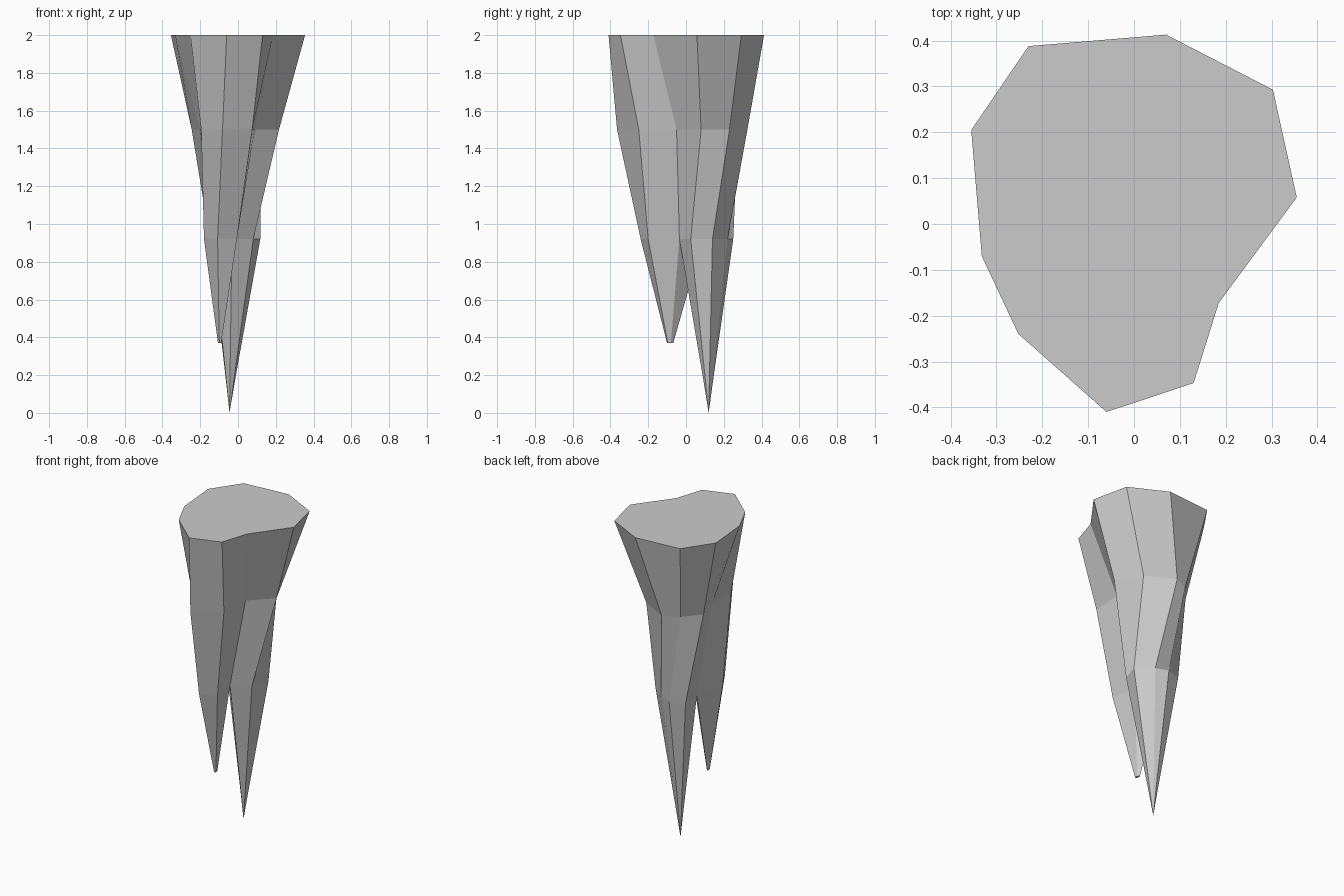
import bpy, bmesh
from mathutils import Vector

if "Cube" in bpy.data.objects:
    bpy.data.objects.remove(bpy.data.objects["Cube"])

# Ten-sided cross-sections: flat top, shoulder, and the level where the spikes split
sections = [
    (2.00, [(-.355, .205), (-.23, .388), (.07, .413), (.303, .293), (.355, .058),
            (.185, -.172), (.13, -.347), (-.06, -.41), (-.252, -.24), (-.332, -.07)]),
    (1.50, [(-.245, .173), (-.155, .276), (-.055, .325), (.12, .23), (.217, .08),
            (.088, -.05), (.075, -.25), (-.082, -.365), (-.195, -.18), (-.2, .02)]),
    (0.92, [(-.15, .22), (-.055, .25), (.023, .22), (.118, .14), (.081, .025),
            (-.032, -.035), (-.006, -.2), (-.108, -.24), (-.18, -.115), (-.14, .09)]),
]

bm = bmesh.new()


def bridge(upper, lower):
    """Join two closed rings with a band of quads."""
    n = len(upper)
    for i in range(n):
        j = (i + 1) % n
        bm.faces.new((upper[i], upper[j], lower[j], lower[i]))


def shrink(ring, centre, factor):
    """Copy a ring, scaled towards a centre and flattened at its height."""
    out = []
    for v in ring:
        p = centre + (v.co - centre) * factor
        p.z = centre.z
        out.append(bm.verts.new(p))
    bridge(ring, out)
    return out


# Tapered body
rings = [[bm.verts.new((x, y, z)) for x, y in pts] for z, pts in sections]
bm.faces.new(rings[0])
for a, b in zip(rings, rings[1:]):
    bridge(a, b)
split = rings[-1]

# Front spike with a small blunt end
front = shrink(split[5:], Vector((-.098, -.085, .37)), .1)
bm.faces.new(front)

# Rear spike, longer and pointed
back = shrink([split[9]] + split[:6], Vector((-.045, .12, .2)), .21)
apex = bm.verts.new((-.045, .12, 0))
for i, v in enumerate(back):
    bm.faces.new((v, back[(i + 1) % len(back)], apex))

bmesh.ops.recalc_face_normals(bm, faces=bm.faces)
mesh = bpy.data.meshes.new("stalactite")
bm.to_mesh(mesh)
bm.free()
bpy.context.collection.objects.link(bpy.data.objects.new("stalactite", mesh))
